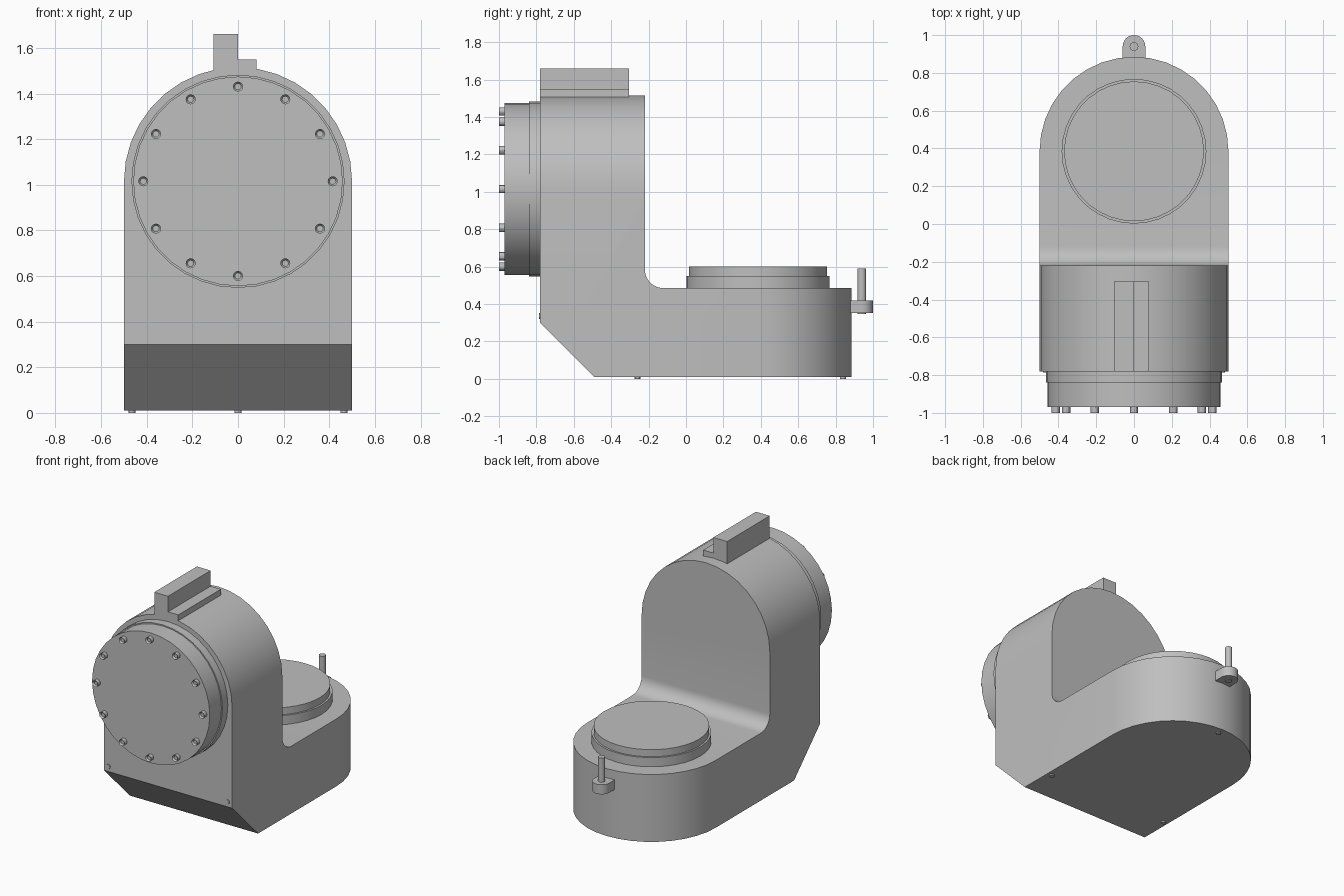
import bpy, bmesh
from math import cos, sin, pi, radians
from mathutils import Vector

cube = bpy.data.objects.get("Cube")
if cube:
    bpy.data.objects.remove(cube, do_unlink=True)

grey = bpy.data.materials.new("machine_grey")
grey.use_nodes = True
colour = (0.52, 0.52, 0.52, 1)
grey.diffuse_color = colour
grey.node_tree.nodes["Principled BSDF"].inputs["Base Color"].default_value = colour

ARCH_Z = 1.015    # centre height of the upright's round top
DISC_Y = 0.385    # centre of the base's round end
PLACE = {"x": lambda u, v, d: (d, u, v),
         "y": lambda u, v, d: (u, d, v),
         "z": lambda u, v, d: (u, v, d)}


def arc(cu, cv, r, start, end, steps):
    angles = [radians(start + (end - start) * i / steps) for i in range(steps + 1)]
    return [(cu + r * cos(a), cv + r * sin(a)) for a in angles]


def finish(name, bm):
    bmesh.ops.recalc_face_normals(bm, faces=bm.faces)
    mesh = bpy.data.meshes.new(name)
    bm.to_mesh(mesh)
    bm.free()
    mesh.materials.append(grey)
    obj = bpy.data.objects.new(name, mesh)
    bpy.context.collection.objects.link(obj)
    return obj


def smooth(obj):
    bpy.ops.object.select_all(action='DESELECT')
    obj.select_set(True)
    bpy.context.view_layer.objects.active = obj
    bpy.ops.object.shade_smooth_by_angle(angle=radians(30))


def prism(name, outline, axis, start, end):
    """Extrude a flat outline along one axis."""
    bm = bmesh.new()
    face = bm.faces.new([bm.verts.new(PLACE[axis](u, v, start)) for u, v in outline])
    extruded = bmesh.ops.extrude_face_region(bm, geom=[face])["geom"]
    shift = Vector(PLACE[axis](0, 0, end - start))
    bmesh.ops.translate(bm, vec=shift, verts=[g for g in extruded if isinstance(g, bmesh.types.BMVert)])
    if not any(len(f.verts) == len(outline) and f is face for f in bm.faces):
        bm.faces.new(face.verts)
    return finish(name, bm)


def disc(name, u, v, r, axis, start, end, sides=36):
    obj = prism(name, arc(u, v, r, 0, 360, sides)[:-1], axis, start, end)
    smooth(obj)
    return obj


# Body: L-shaped side profile, trimmed by the round front and plan outlines
profile = [(-0.78, 0.3), (-0.49, 0.01), (1.1, 0.01), (1.1, 0.485)]
profile += arc(-0.12, 0.585, 0.1, 270, 180, 8)
profile += [(-0.22, 1.7), (-0.78, 1.7)]
body = prism("body", profile, "x", -0.7, 0.7)
front_shape = [(-0.5, -0.5), (0.5, -0.5)] + arc(0, ARCH_Z, 0.5, 0, 180, 18)
plan_shape = [(-0.5, -1.2), (0.5, -1.2)] + arc(0, DISC_Y, 0.5, 0, 180, 18)
cutters = [prism("front_cutter", front_shape, "y", -1.4, 1.4),
           prism("plan_cutter", plan_shape, "z", -0.8, 2)]
for cutter in cutters:
    cutter.hide_render = True
    mod = body.modifiers.new("trim", 'BOOLEAN')
    mod.operation = 'INTERSECT'
    mod.solver = 'EXACT'
    mod.object = cutter
    bpy.context.view_layer.objects.active = body
    bpy.ops.object.modifier_apply(modifier=mod.name)
    bpy.data.objects.remove(cutter, do_unlink=True)
smooth(body)

# Front drum with its flange
disc("front_flange", 0, ARCH_Z, 0.467, "y", -0.84, -0.77)
disc("front_drum", 0, ARCH_Z, 0.459, "y", -0.97, -0.83)

# Ring of socket-head bolts on the drum
for i, (x, z) in enumerate(arc(0, ARCH_Z, 0.415, 0, 360, 12)[:-1]):
    bolt = disc(f"drum_bolt_{i + 1}", x, z, 0.022, "y", -1, -0.965, 12)
    bm = bmesh.new()
    bm.from_mesh(bolt.data)
    bm.faces.ensure_lookup_table()
    head = min(bm.faces, key=lambda f: f.calc_center_median().y)
    bmesh.ops.inset_region(bm, faces=[head], thickness=0.008)
    bmesh.ops.translate(bm, vec=(0, 0.012, 0), verts=head.verts)
    bm.to_mesh(bolt.data)
    bm.free()

# Turntable on the base
disc("turntable_lower", 0, DISC_Y, 0.383, "z", 0.47, 0.55)
disc("turntable_upper", 0, DISC_Y, 0.37, "z", 0.54, 0.6)

# Stepped rail on top of the upright
prism("top_rail", [(-0.107, 1.46), (0.08, 1.46), (0.08, 1.55), (0, 1.55),
                   (0, 1.66), (-0.107, 1.66)], "y", -0.78, -0.305)

# Rear lug with an upright pin
lug_shape = [(-0.06, 0.86), (0.06, 0.86)] + arc(0, 0.94, 0.06, 0, 180, 12)
smooth(prism("rear_lug", lug_shape, "z", 0.352, 0.42))
disc("rear_pin", 0, 0.94, 0.023, "z", 0.346, 0.59, 16)

# Small locating pins on the front and underside
for side, x in (("right", -0.465), ("left", 0.465)):
    disc(f"front_pin_{side}", x, 0.336, 0.016, "y", -0.786, -0.77, 12)
    disc(f"foot_pin_{side}", x, -0.26, 0.016, "z", 0, 0.02, 12)
disc("foot_pin_rear", 0, 0.84, 0.016, "z", 0, 0.02, 12)
